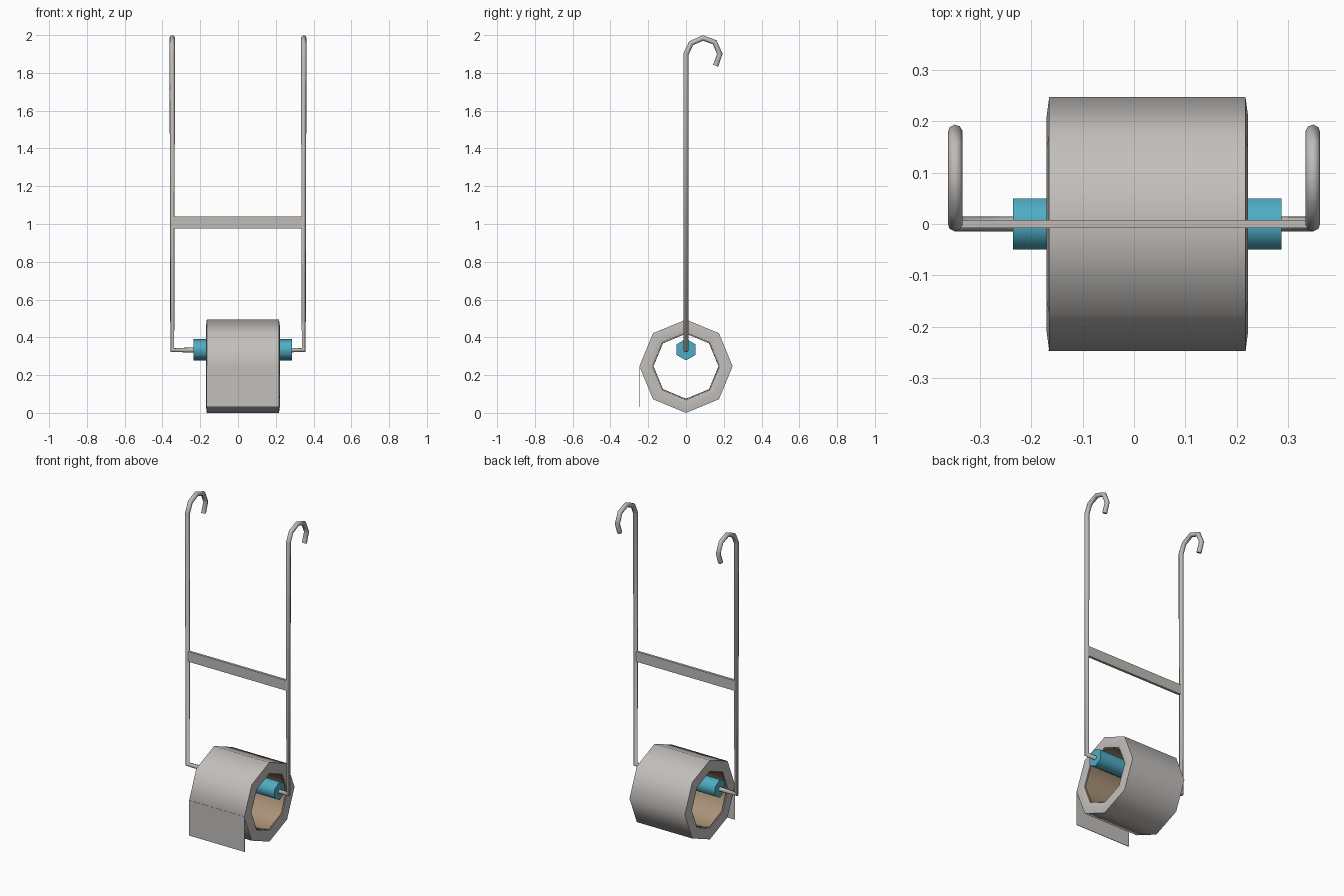
import bpy
import math

cube = bpy.data.objects.get("Cube")
if cube:
    bpy.data.objects.remove(cube, do_unlink=True)


def material(name, rgb):
    m = bpy.data.materials.new(name)
    m.use_nodes = True
    col = (*rgb, 1)
    m.diffuse_color = col
    m.node_tree.nodes["Principled BSDF"].inputs["Base Color"].default_value = col
    return m


PAPER = material("paper white", (0.54, 0.52, 0.50))
METAL = material("metal grey", (0.52, 0.50, 0.48))
CARD = material("cardboard brown", (0.40, 0.29, 0.19))
BLUE = material("roller blue", (0.08, 0.42, 0.56))


def mesh_object(name, verts, faces, mat, smooth=None):
    me = bpy.data.meshes.new(name)
    me.from_pydata(verts, [], faces)
    ob = bpy.data.objects.new(name, me)
    bpy.context.collection.objects.link(ob)
    me.materials.append(mat)
    if smooth:
        bpy.ops.object.select_all(action='DESELECT')
        ob.select_set(True)
        bpy.context.view_layer.objects.active = ob
        bpy.ops.object.shade_smooth_by_angle(angle=math.radians(smooth))
    return ob


def lathe_x(name, profile, sides, z, mat, smooth):
    """Revolve a closed (x, radius) profile around the x axis at height z."""
    n = len(profile)
    verts, faces = [], []
    for i in range(sides):
        a = 2 * math.pi * i / sides
        verts += [(x, r * math.sin(a), z + r * math.cos(a)) for x, r in profile]
        j = (i + 1) % sides
        for k in range(n):
            m = (k + 1) % n
            faces.append((i * n + k, i * n + m, j * n + m, j * n + k))
    return mesh_object(name, verts, faces, mat, smooth)


def box(name, lo, hi, mat):
    verts = [(x, y, z) for x in (lo[0], hi[0]) for y in (lo[1], hi[1]) for z in (lo[2], hi[2])]
    faces = [(0, 1, 3, 2), (4, 6, 7, 5), (0, 4, 5, 1), (2, 3, 7, 6), (0, 2, 6, 4), (1, 5, 7, 3)]
    return mesh_object(name, verts, faces, mat)


def wire(name, points, radius, mat):
    cu = bpy.data.curves.new(name, 'CURVE')
    cu.dimensions = '3D'
    cu.bevel_depth = radius
    cu.bevel_resolution = 2
    cu.use_fill_caps = True
    sp = cu.splines.new('POLY')
    sp.points.add(len(points) - 1)
    for p, co in zip(sp.points, points):
        p.co = (*co, 1)
    cu.materials.append(mat)
    ob = bpy.data.objects.new(name, cu)
    bpy.context.collection.objects.link(ob)


# Paper roll with gently bulged ends, and its cardboard core
L, R, MID = -0.17, 0.222, 0.247
lathe_x("paper_roll", [(L + 0.005, 0.247), (R - 0.005, 0.247), (R, 0.21),
                       (R - 0.005, 0.178), (L + 0.005, 0.178), (L, 0.21)],
        8, MID, PAPER, 60)
lathe_x("cardboard_core", [(L + 0.01, 0.177), (R - 0.01, 0.177),
                           (R - 0.01, 0.172), (L + 0.01, 0.172)], 8, MID, CARD, 50)

# Loose sheet hanging at the front
box("hanging_sheet", (L + 0.004, -0.247, 0.03), (R - 0.004, -0.244, 0.25), PAPER)

# Hexagonal roller
lathe_x("roller", [(-0.235, 0.057), (0.287, 0.057), (0.287, 0.001), (-0.235, 0.001)],
        6, 0.335, BLUE, 65)

# Bent wire on each side: axle stub, upright and hook
HOOK = [(0, 1.9), (0.027, 1.957), (0.09, 1.985), (0.152, 1.962), (0.179, 1.9), (0.157, 1.838)]
for side, s in (("left", 1), ("right", -1)):
    x = 0.348 * s
    path = [(0.2 * s, 0, 0.333), (x, 0, 0.333)] + [(x, y, z) for y, z in HOOK]
    wire(side + "_wire", path, 0.0145, METAL)

# Flat bar joining the uprights
box("cross_bar", (-0.34, -0.008, 0.977), (0.34, 0.008, 1.04), METAL)
